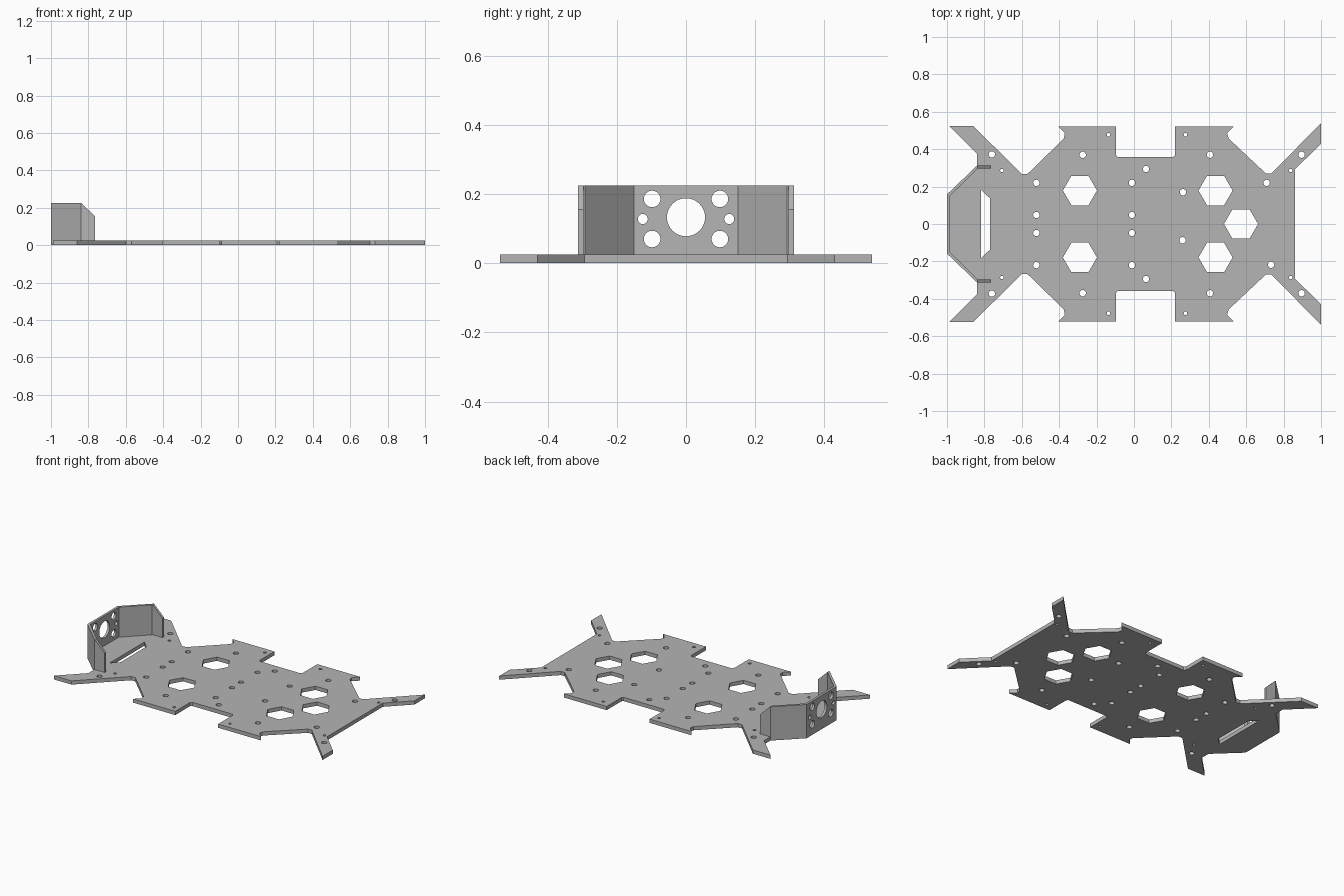
import bpy
from math import cos, sin, tau
from mathutils import Matrix

cube = bpy.data.objects.get("Cube")
if cube:
    bpy.data.objects.remove(cube, do_unlink=True)

grey = bpy.data.materials.new("plain_grey")
grey.use_nodes = True
colour = (0.46, 0.46, 0.46, 1)
grey.diffuse_color = colour
grey.node_tree.nodes["Principled BSDF"].inputs["Base Color"].default_value = colour


def ring(x, y, r, sides=20):
    return [(x + r * cos(tau * i / sides), y + r * sin(tau * i / sides)) for i in range(sides)]


def flip(points):
    return [(x, -y) for x, y in points]


def sheet(name, loops, depth, matrix):
    """Flat sheet: first loop is the outline, the others are holes."""
    curve = bpy.data.curves.new(name + "_profile", 'CURVE')
    curve.dimensions = '2D'
    curve.fill_mode = 'BOTH'
    curve.extrude = depth / 2
    for loop in loops:
        spline = curve.splines.new('POLY')
        spline.points.add(len(loop) - 1)
        for point, (x, y) in zip(spline.points, loop):
            point.co = (x, y, 0, 1)
        spline.use_cyclic_u = True
    temp = bpy.data.objects.new(name + "_profile", curve)
    bpy.context.collection.objects.link(temp)
    bpy.context.view_layer.update()
    graph = bpy.context.evaluated_depsgraph_get()
    mesh = bpy.data.meshes.new_from_object(temp.evaluated_get(graph))
    bpy.data.objects.remove(temp, do_unlink=True)
    mesh.name = name
    mesh.transform(matrix)
    mesh.materials.clear()
    mesh.materials.append(grey)
    for face in mesh.polygons:
        face.use_smooth = False
        face.material_index = 0
    obj = bpy.data.objects.new(name, mesh)
    bpy.context.collection.objects.link(obj)
    return obj


BASE, TOP = 0.025, 0.225

# Base plate: half outline from left end to right end, mirrored in y
half = [(-1, .158), (-.84, .312), (-.84, .376), (-.99, .525), (-.86, .525),
        (-.60, .267), (-.57, .267), (-.375, .457), (-.37, .485), (-.407, .522),
        (-.097, .522), (-.097, .367), (-.087, .357), (.209, .357), (.219, .367),
        (.219, .522), (.535, .522), (.498, .485), (.506, .457), (.705, .27),
        (.733, .27), (1, .538), (1, .43), (.862, .293)]
outline = half + flip(half)[::-1]

# Screw holes in mirrored pairs, then the unpaired ones
big = [(-.76, .372), (-.522, .22), (-.522, .048), (-.274, .37), (.064, .294),
       (-.011, .22), (-.011, .048), (.406, .37), (.896, .37)]
small = [(-.706, .286), (-.136, .477), (.275, .477), (.837, .286)]
single = [(.262, .17), (.26, -.087), (.709, .22), (.733, -.218)]
holes = [ring(x, y, .017) for x, y in big + flip(big) + single]
holes += [ring(x, y, .0095, 16) for x, y in small + flip(small)]

# Hexagonal openings and the cable slot
hexes = [(-.289, .179), (.436, .179)]
holes += [ring(x, y, .091, 6) for x, y in hexes + flip(hexes) + [(.572, 0)]]
slot = [(-.818, .182), (-.77, .137)]
holes.append(slot + flip(slot)[::-1])
sheet("base_plate", [outline] + holes, BASE, Matrix.Translation((0, 0, BASE / 2)))

# Upright sensor face with round holes
THICK = .016
face = [(-.157, BASE), (.157, BASE), (.157, TOP), (-.157, TOP)]
cuts = [ring(0, .133, .055, 40)]
for side in (-1, 1):
    cuts += [ring(side * .098, z, .024, 28) for z in (.07, .186)]
    cuts.append(ring(side * .125, .128, .0145))
stand_x = Matrix(((0, 0, 1, -1 + THICK / 2), (1, 0, 0, 0), (0, 1, 0, 0), (0, 0, 0, 1)))
sheet("bracket_face", [face] + cuts, THICK, stand_x)

# Slanted bracket walls and their chamfered end tabs
wall = [(-1, .158), (-.84, .312), (-.84, .292), (-.984, .15)]
tab = [(-.84, BASE), (-.765, BASE), (-.765, .155), (-.837, TOP), (-.84, TOP)]
for name, side in (("left", 1), ("right", -1)):
    profile = wall if side > 0 else flip(wall)
    sheet(name + "_bracket_wall", [profile], TOP - BASE,
          Matrix.Translation((0, 0, (TOP + BASE) / 2)))
    stand_y = Matrix(((1, 0, 0, 0), (0, 0, -1, side * .304), (0, 1, 0, 0), (0, 0, 0, 1)))
    sheet(name + "_bracket_tab", [tab], THICK, stand_y)
